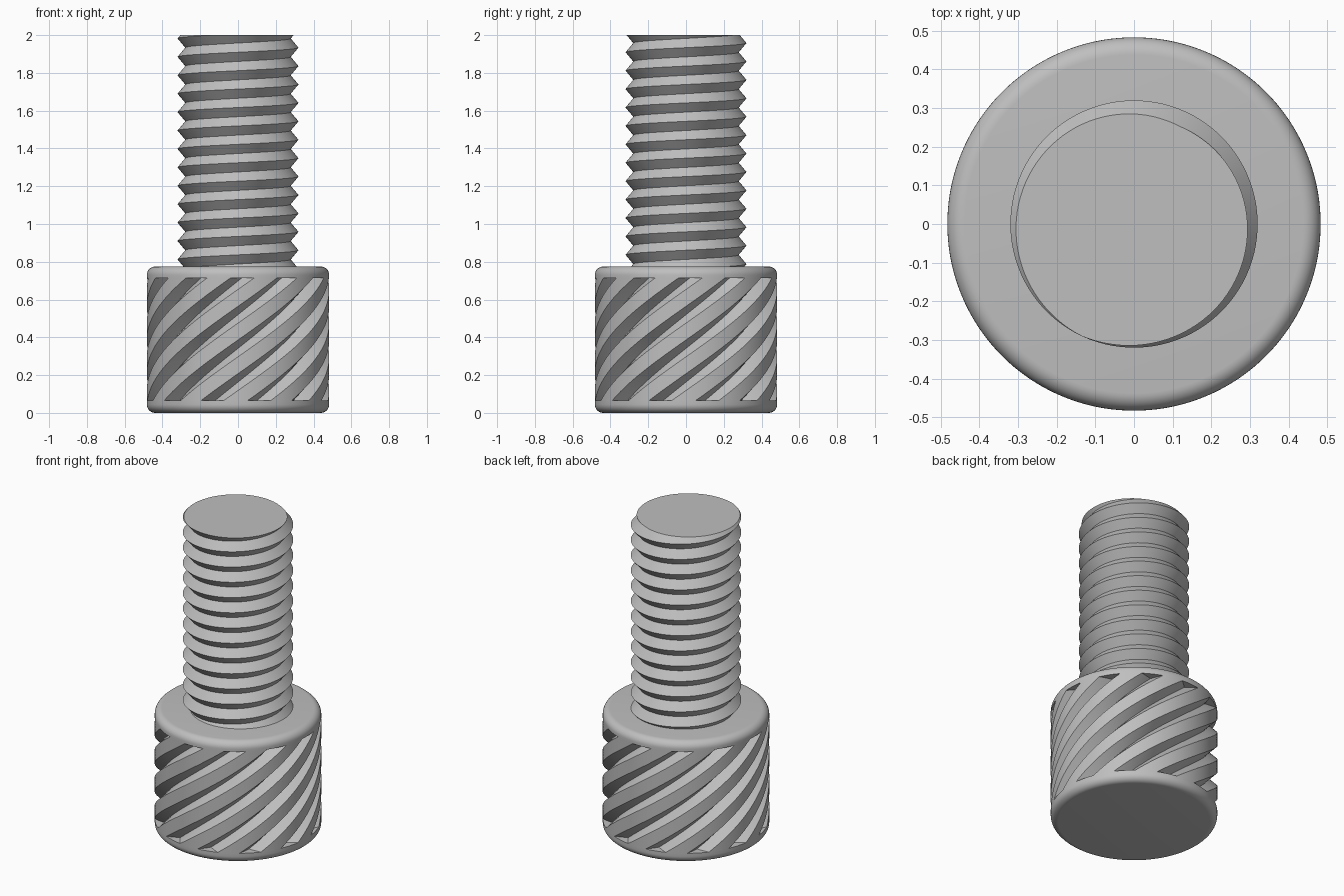
import bpy, bmesh, math

cube = bpy.data.objects.get("Cube")
if cube:
    bpy.data.objects.remove(cube)

metal = bpy.data.materials.new("plain_grey")
metal.use_nodes = True
GREY = (0.52, 0.52, 0.52, 1)
metal.diffuse_color = GREY
metal.node_tree.nodes["Principled BSDF"].inputs["Base Color"].default_value = GREY


def finish(name, bm):
    """Turn a bmesh into a smooth-shaded object with sharp creases kept."""
    bmesh.ops.recalc_face_normals(bm, faces=bm.faces)
    mesh = bpy.data.meshes.new(name)
    bm.to_mesh(mesh)
    bm.free()
    mesh.materials.append(metal)
    obj = bpy.data.objects.new(name, mesh)
    bpy.context.collection.objects.link(obj)
    bpy.ops.object.select_all(action='DESELECT')
    obj.select_set(True)
    bpy.context.view_layer.objects.active = obj
    bpy.ops.object.shade_smooth_by_angle(angle=math.radians(30))


def point(bm, r, angle, z):
    return bm.verts.new((r * math.cos(angle), r * math.sin(angle), z))


# Head: rounded cylinder with twelve helical V grooves
HEAD_R, HEAD_H, FILLET = 0.483, 0.775, 0.045
GROOVES, PER, DEPTH = 12, 12, 0.056
GROOVE_LOW, GROOVE_HIGH, LEAD = 0.065, 0.715, 2.14
STEPS = 40


def head_ring(bm, r, z, grooved=False):
    zc = min(max(z, GROOVE_LOW), GROOVE_HIGH)
    start = math.radians(-84) + math.tau * (zc - GROOVE_LOW) / LEAD
    ring = []
    for i in range(GROOVES * PER):
        u = (i % PER) / PER
        cut = DEPTH * max(0, 1 - abs(u - 0.25) / 0.25) if grooved else 0
        ring.append(point(bm, r - cut, start + math.tau * i / (GROOVES * PER), z))
    return ring


fillet = [(HEAD_R - FILLET * (1 - math.sin(a)), FILLET * (1 - math.cos(a)))
          for a in (math.pi / 2 * k / 8 for k in range(9))]
bm = bmesh.new()
rings = [head_ring(bm, r, z) for r, z in fillet]
rings.append(head_ring(bm, HEAD_R, GROOVE_LOW))
for k in range(STEPS + 1):
    z = GROOVE_LOW + (GROOVE_HIGH - GROOVE_LOW) * k / STEPS
    rings.append(head_ring(bm, HEAD_R, z, True))
rings.append(head_ring(bm, HEAD_R, GROOVE_HIGH))
rings += [head_ring(bm, r, HEAD_H - z) for r, z in reversed(fillet)]
for low, high in zip(rings, rings[1:]):
    for i in range(len(low)):
        j = (i + 1) % len(low)
        bm.faces.new((low[i], low[j], high[j], high[i]))
bm.faces.new(rings[0])
bm.faces.new(rings[-1])
bmesh.ops.remove_doubles(bm, verts=bm.verts, dist=1e-5)
finish("grooved_head", bm)

# Shank: one continuous right-handed V thread, trimmed flat at both ends
CREST_R, ROOT_R, PITCH, SEG, TURNS = 0.32, 0.279, 0.0975, 96, 16
TOP, BOTTOM = 2.0, 0.72
START_Z = TOP + 2 * PITCH - TURNS * PITCH
bm = bmesh.new()
crest, root = [], []
for n in range(TURNS * SEG + 1):
    angle = math.radians(-115) + math.tau * n / SEG
    z = START_Z + PITCH * n / SEG
    crest.append(point(bm, CREST_R, angle, z))
    root.append(point(bm, ROOT_R, angle, z + PITCH / 2))
for n in range(TURNS * SEG):
    bm.faces.new((crest[n], crest[n + 1], root[n + 1], root[n]))
    m = n + SEG
    if m < TURNS * SEG:
        bm.faces.new((root[n], root[n + 1], crest[m + 1], crest[m]))
for height, direction in ((TOP, 1), (BOTTOM, -1)):
    bmesh.ops.bisect_plane(bm, geom=bm.verts[:] + bm.edges[:] + bm.faces[:], dist=1e-6,
                           plane_co=(0, 0, height), plane_no=(0, 0, direction),
                           clear_outer=True)
    rim = [e for e in bm.edges if e.is_boundary
           and all(abs(v.co.z - height) < 1e-4 for v in e.verts)]
    bmesh.ops.holes_fill(bm, edges=rim, sides=0)
finish("threaded_shank", bm)
